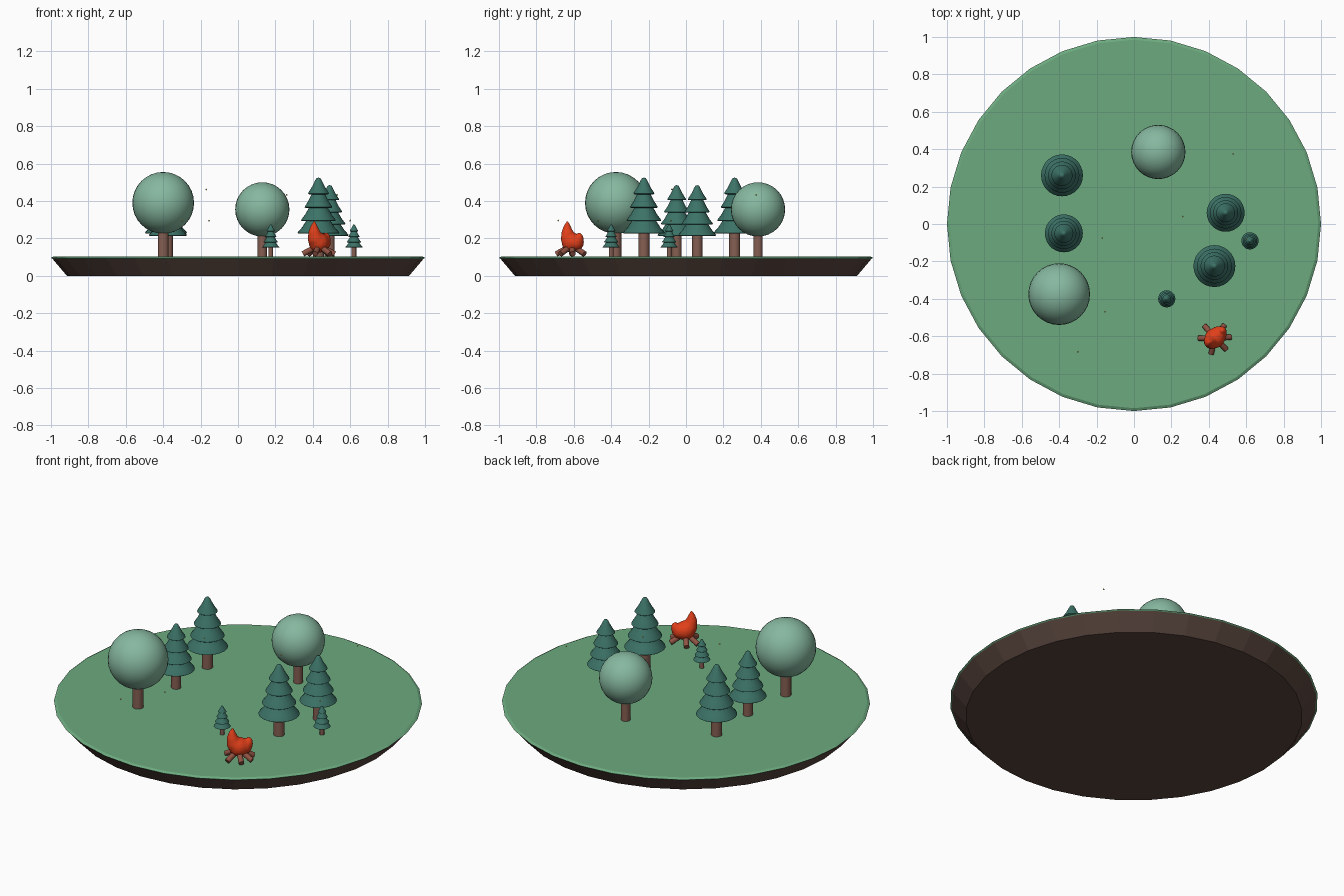
import bpy, bmesh
from math import cos, sin, pi, radians
from mathutils import Vector, Matrix

if "Cube" in bpy.data.objects:
    bpy.data.objects.remove(bpy.data.objects["Cube"])


def mat(name, rgb):
    m = bpy.data.materials.new(name)
    m.diffuse_color = (*rgb, 1)
    m.use_nodes = True
    m.node_tree.nodes["Principled BSDF"].inputs["Base Color"].default_value = m.diffuse_color
    return m


GRASS = mat("grass", (0.15, 0.40, 0.21))
DIRT = mat("dirt", (0.10, 0.06, 0.048))
LEAF = mat("leaf", (0.24, 0.48, 0.35))
NEEDLE = mat("needle", (0.045, 0.17, 0.135))
BARK = mat("bark", (0.24, 0.115, 0.085))
LOG = mat("log", (0.28, 0.085, 0.055))
FIRE = mat("fire", (0.75, 0.05, 0.01))
GLOW = mat("glow", (0.9, 0.8, 0.2))


def finish(name, bm, material, loc=(0, 0, 0), smooth=None):
    bmesh.ops.recalc_face_normals(bm, faces=bm.faces)
    me = bpy.data.meshes.new(name)
    bm.to_mesh(me)
    bm.free()
    me.materials.append(material)
    ob = bpy.data.objects.new(name, me)
    ob.location = loc
    bpy.context.collection.objects.link(ob)
    if smooth:
        bpy.ops.object.select_all(action='DESELECT')
        ob.select_set(True)
        bpy.context.view_layer.objects.active = ob
        bpy.ops.object.shade_smooth_by_angle(angle=radians(smooth))
    return ob


def lathe(name, profile, n, material, loc=(0, 0, 0), smooth=None):
    """Revolve (radius, z) points around z and cap both ends."""
    bm = bmesh.new()
    rings = [[bm.verts.new((r * cos(2 * pi * i / n), r * sin(2 * pi * i / n), z))
              for i in range(n)] for r, z in profile]
    for a, b in zip(rings, rings[1:]):
        for i in range(n):
            j = (i + 1) % n
            bm.faces.new((a[i], a[j], b[j], b[i]))
    bm.faces.new(rings[0])
    bm.faces.new(rings[-1])
    return finish(name, bm, material, loc, smooth)


def ball(name, r, loc, material):
    bm = bmesh.new()
    bmesh.ops.create_uvsphere(bm, u_segments=32, v_segments=16, radius=r)
    return finish(name, bm, material, loc, 40)


# Ground disc: tapered soil with a thin grass cap
lathe("soil", [(0.915, 0), (0.992, 0.091)], 32, DIRT)
lathe("grass_cap", [(0.992, 0.091), (1.0, 0.096), (0.985, 0.104)], 32, GRASS)

# Round trees
for i, (x, y, z, r, tr) in enumerate([(-0.40, -0.375, 0.39, 0.165, 0.029),
                                      (0.13, 0.385, 0.355, 0.145, 0.025)]):
    lathe(f"round_tree_trunk_{i}", [(tr, 0.1), (tr, z)], 20, BARK, (x, y, 0), 40)
    ball(f"round_tree_crown_{i}", r, (x, y, z), LEAF)

# Pine trees: four stacked tiers with soft rims and a rounded tip
TIERS = [(0.112, 0.125, 0.070), (0.093, 0.192, 0.055),
         (0.074, 0.263, 0.040), (0.056, 0.336, 0.019)]
TOPS = [0.192, 0.263, 0.336, 0.415]
pine = []
for (r, z, top_r), zt in zip(TIERS, TOPS):
    pine += [(r - 0.006, z), (r, z + 0.004), (r - 0.002, z + 0.009),
             ((r + top_r) / 2 - 0.003, (z + zt) / 2), (top_r - 0.004, zt)]
pine += [(0.010, 0.422), (0.001, 0.425)]
for i, (x, y, s) in enumerate([(-0.385, 0.26, 1), (0.43, -0.225, 1),
                               (-0.375, -0.05, 0.905), (0.49, 0.06, 0.905),
                               (0.175, -0.40, 0.41), (0.62, -0.09, 0.41)]):
    lathe(f"pine_trunk_{i}", [(0.03 * s, 0), (0.03 * s, 0.14 * s)], 20, BARK,
          (x, y, 0.1), 40)
    lathe(f"pine_needles_{i}", [(r * s, z * s) for r, z in pine], 28, NEEDLE,
          (x, y, 0.1), 40)

# Campfire logs leaning in toward the middle
FX, FY = 0.432, -0.61
for i, deg in enumerate((130, 53, 180, 3, -45, -103)):
    d = Vector((cos(radians(deg)), sin(radians(deg)), 0))
    a = d * 0.085 + Vector((0, 0, 0.117))
    b = d * 0.005 + Vector((0, 0, 0.160))
    bm = bmesh.new()
    rot = (b - a).to_track_quat('Z', 'Y').to_matrix().to_4x4()
    bmesh.ops.create_cone(bm, cap_ends=True, segments=14, radius1=0.015,
                          radius2=0.015, depth=(b - a).length,
                          matrix=Matrix.Translation((a + b) / 2) @ rot)
    finish(f"fire_log_{i}", bm, LOG, (FX, FY, 0), 40)

# Two-pronged flame: tapering chains of balls fused by a voxel remesh
# each point is (offset along the diagonal, height, radius)
HORNS = [[(0.0, 0.178, 0.054), (-0.024, 0.198, 0.042), (-0.034, 0.228, 0.032),
          (-0.036, 0.258, 0.020), (-0.034, 0.287, 0.006)],
         [(0.0, 0.178, 0.054), (0.030, 0.178, 0.043), (0.048, 0.193, 0.030),
          (0.056, 0.208, 0.020), (0.054, 0.224, 0.008)]]
bm = bmesh.new()
for horn in HORNS:
    for p, q in zip(horn, horn[1:]):
        for k in range(6):
            s, z, r = Vector(p).lerp(Vector(q), k / 5)
            bmesh.ops.create_uvsphere(
                bm, u_segments=16, v_segments=10, radius=r,
                matrix=Matrix.Translation((s * 0.707, s * 0.707, z)))
flame = finish("flame", bm, FIRE, (FX, FY, 0))
mod = flame.modifiers.new("fuse", 'REMESH')
mod.mode = 'VOXEL'
mod.voxel_size = 0.004
mod.use_smooth_shade = True
mod = flame.modifiers.new("soften", 'SMOOTH')
mod.iterations = 4

# Fireflies hovering over the glade
for i, p in enumerate([(0.53, 0.375, 0.433), (0.26, 0.04, 0.433),
                       (-0.17, -0.075, 0.462), (-0.155, -0.47, 0.295),
                       (-0.30, -0.683, 0.295), (0.60, -0.08, 0.295)]):
    bm = bmesh.new()
    bmesh.ops.create_icosphere(bm, subdivisions=1, radius=0.005)
    finish(f"firefly_{i}", bm, GLOW, p)
